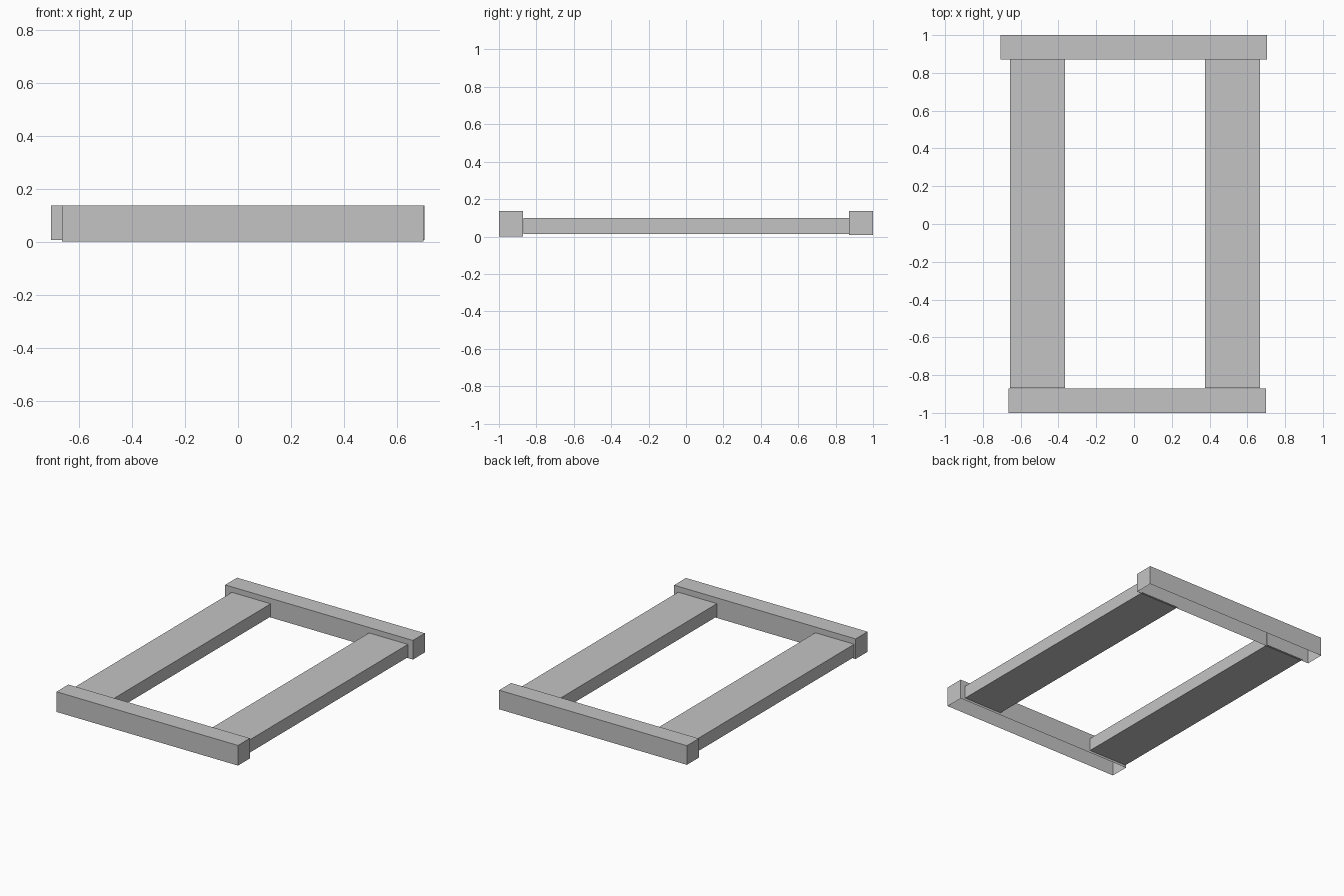
import bpy
import bmesh
from mathutils import Vector

cube = bpy.data.objects.get("Cube")
if cube:
    bpy.data.objects.remove(cube, do_unlink=True)

# Single plain grey
grey = bpy.data.materials.new("plain_grey")
grey.use_nodes = True
colour = (0.55, 0.55, 0.55, 1.0)
grey.diffuse_color = colour
grey.node_tree.nodes["Principled BSDF"].inputs["Base Color"].default_value = colour


def box(name, low, high, open_bottom=False):
    """Box between two corners, optionally without its underside."""
    low, high = Vector(low), Vector(high)
    bm = bmesh.new()
    bmesh.ops.create_cube(bm, size=1)
    bm.normal_update()
    if open_bottom:
        under = [f for f in bm.faces if f.normal.z < -0.5]
        bmesh.ops.delete(bm, geom=under, context='FACES_ONLY')
    bmesh.ops.scale(bm, vec=high - low, verts=bm.verts)
    bmesh.ops.translate(bm, vec=(low + high) / 2, verts=bm.verts)
    mesh = bpy.data.meshes.new(name)
    bm.to_mesh(mesh)
    bm.free()
    mesh.materials.append(grey)
    obj = bpy.data.objects.new(name, mesh)
    bpy.context.collection.objects.link(obj)
    return obj


# End rails, hollow from below
box("front_rail", (-0.665, -1.0, 0.0), (0.70, -0.872, 0.137), open_bottom=True)
box("back_rail", (-0.707, 0.872, 0.007), (0.705, 1.0, 0.137), open_bottom=True)

# Two flat planks running between the rails
for name, x0, x1 in (("right_plank", -0.657, -0.365), ("left_plank", 0.375, 0.667)):
    box(name, (x0, -0.868, 0.013), (x1, 0.876, 0.10))
